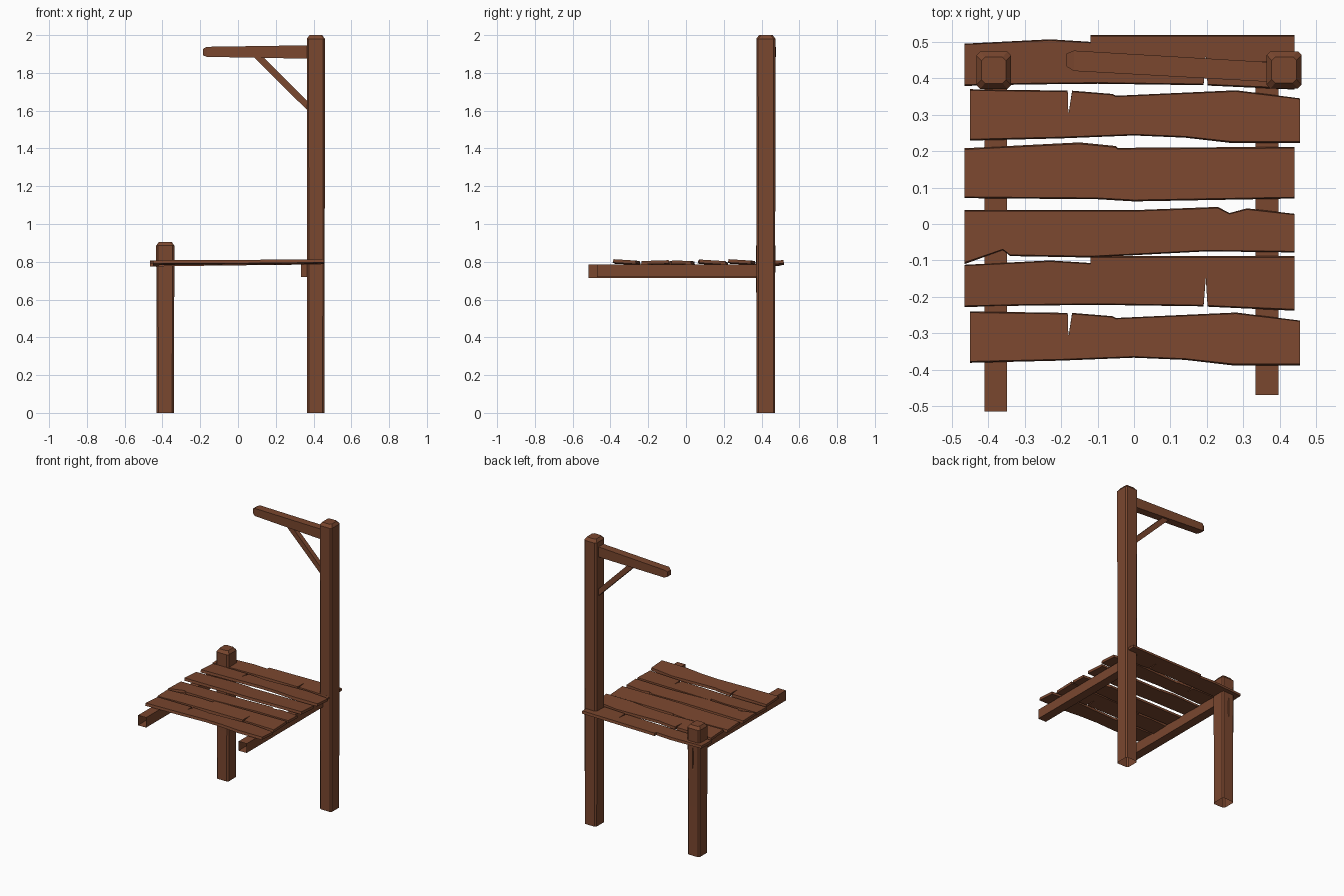
import bpy, bmesh, math
from mathutils import Vector

if "Cube" in bpy.data.objects:
    bpy.data.objects.remove(bpy.data.objects["Cube"])

wood = bpy.data.materials.new("brown wood")
wood.diffuse_color = (0.195, 0.063, 0.028, 1)
wood.use_nodes = True
wood.node_tree.nodes["Principled BSDF"].inputs["Base Color"].default_value = wood.diffuse_color


def finish(name, bm):
    bmesh.ops.recalc_face_normals(bm, faces=bm.faces)
    me = bpy.data.meshes.new(name)
    bm.to_mesh(me)
    bm.free()
    me.materials.append(wood)
    ob = bpy.data.objects.new(name, me)
    bpy.context.collection.objects.link(ob)
    return ob


def loft(bm, rings, cap_start=True, cap_end=True):
    """Skin a list of equally long point rings."""
    vr = [[bm.verts.new(p) for p in r] for r in rings]
    n = len(vr[0])
    for a, b in zip(vr, vr[1:]):
        for i in range(n):
            j = (i + 1) % n
            bm.faces.new((a[i], a[j], b[j], b[i]))
    if cap_start:
        bm.faces.new(vr[0][::-1])
    if cap_end:
        bm.faces.new(vr[-1])


def chamfered_ring(cx, cy, hx, hy, c, z):
    """Square ring with cut corners."""
    return [(cx + sx * x, cy + sy * y, z) for sx, sy, x, y in (
        (-1, -1, hx - c, hy), (1, -1, hx - c, hy), (1, -1, hx, hy - c), (1, 1, hx, hy - c),
        (1, 1, hx - c, hy), (-1, 1, hx - c, hy), (-1, 1, hx, hy - c), (-1, -1, hx, hy - c))]


def post(name, cx, cy, top, dent=None):
    bm = bmesh.new()
    levels = [(0, .046, .049), (top * .38, .047, .049), (top - .02, .048, .051), (top, .034, .036)]
    loft(bm, [chamfered_ring(cx, cy, hx, hy, .010, z) for z, hx, hy in levels], cap_start=False)
    if dent:
        # leaf-shaped knot sunk into the rear face
        bm.normal_update()
        face = max((f for f in bm.faces if len(f.verts) == 4),
                   key=lambda f: f.calc_center_median().y - abs(f.calc_center_median().z - dent))
        bmesh.ops.inset_individual(bm, faces=[face], thickness=.01)
        y = face.calc_center_median().y
        vs = sorted(face.verts, key=lambda v: v.co.z)
        for pair, z in ((vs[:2], dent - .08), (vs[2:], dent + .08)):
            for v in pair:
                v.co = (cx + math.copysign(.004, v.co.x - cx), y, z)
        hub = bmesh.ops.poke(bm, faces=[face])["verts"][0]
        hub.co.y -= .015
    return finish(name, bm)


post("tall_post", .412, .423, 2.0)
post("short_post", -.385, .422, .905, dent=.68)


# Floor joists, open at the front end
def joist(name, x0, x1, y0, y1, z0, z1):
    bm = bmesh.new()
    loft(bm, [[(x0, y, z0), (x1, y, z0), (x1, y, z1), (x0, y, z1)] for y in (y0, y1)],
         cap_start=False)
    finish(name, bm)


joist("left_joist", -.411, -.349, -.515, .40, .715, .785)
joist("right_joist", .334, .396, -.47, .40, .72, .785)

# Worn plank outlines around their own centre line (with cracks and chips)
PLANK_A = [(-.45, .065), (-.182, .061), (-.18, -.005), (-.17, .061), (-.06, .052), (-.05, .047),
           (.28, .062), (.455, .040), (.455, -.083), (.27, -.083), (.14, -.068), (0, -.062),
           (-.2, -.070), (-.45, -.076)]
PLANK_B = [(-.465, .048), (-.23, .060), (-.12, .053), (-.12, .072), (.44, .072), (.44, -.078),
           (.202, -.067), (.197, .012), (.191, -.066), (-.1, -.062), (-.3, -.064), (-.465, -.068)]
PLANK_C = [(-.465, .068), (-.15, .084), (-.05, .074), (-.045, .069), (.44, .072), (.44, -.070),
           (0, -.078), (-.1, -.072), (-.465, -.069)]
PLANK_D = [(-.465, .058), (0, .058), (.23, .067), (.262, .050), (.31, .063), (.44, .048),
           (.44, -.058), (.2, -.055), (-.12, -.072), (-.34, -.068), (-.36, -.052), (-.465, -.090)]


def plank(name, outline, y, z, roll, pitch, thick=.018):
    bm = bmesh.new()
    # underside is a touch wider than the top, so the edges slope
    rings = []
    for dz, s in ((0, 1.0), (thick, .95)):
        rings.append([(x, y + v * s, z + dz + v * roll + x * pitch) for x, v in outline])
    loft(bm, rings)
    finish(name, bm)


plank("plank_1", PLANK_A, -.305, .788, -.06, .006)
plank("plank_2", PLANK_B, -.160, .783, .03, .012)
plank("plank_3", PLANK_D, -.020, .784, -.03, .008)
plank("plank_4", PLANK_C, .140, .787, -.06, .006)
plank("plank_5", PLANK_A, .305, .788, -.06, .006)
plank("plank_6", PLANK_B, .447, .783, .03, .012)

# Hanging arm with a blunt tip, slightly skewed in plan
bm = bmesh.new()
stations = [(-.185, .450, .018, 1.893, 1.927), (-.165, .448, .028, 1.885, 1.938),
            (.375, .417, .027, 1.875, 1.946)]
loft(bm, [[(x, y - w, z0), (x, y + w, z0), (x, y + w, z1), (x, y - w, z1)]
          for x, y, w, z0, z1 in stations])
finish("arm", bm)

# Diagonal brace under the arm
bm = bmesh.new()
loft(bm, [[(.08, y, 1.888), (.13, y, 1.888), (.372, y, 1.645), (.372, y, 1.597)]
          for y in (.412, .446)])
finish("arm_brace", bm)
